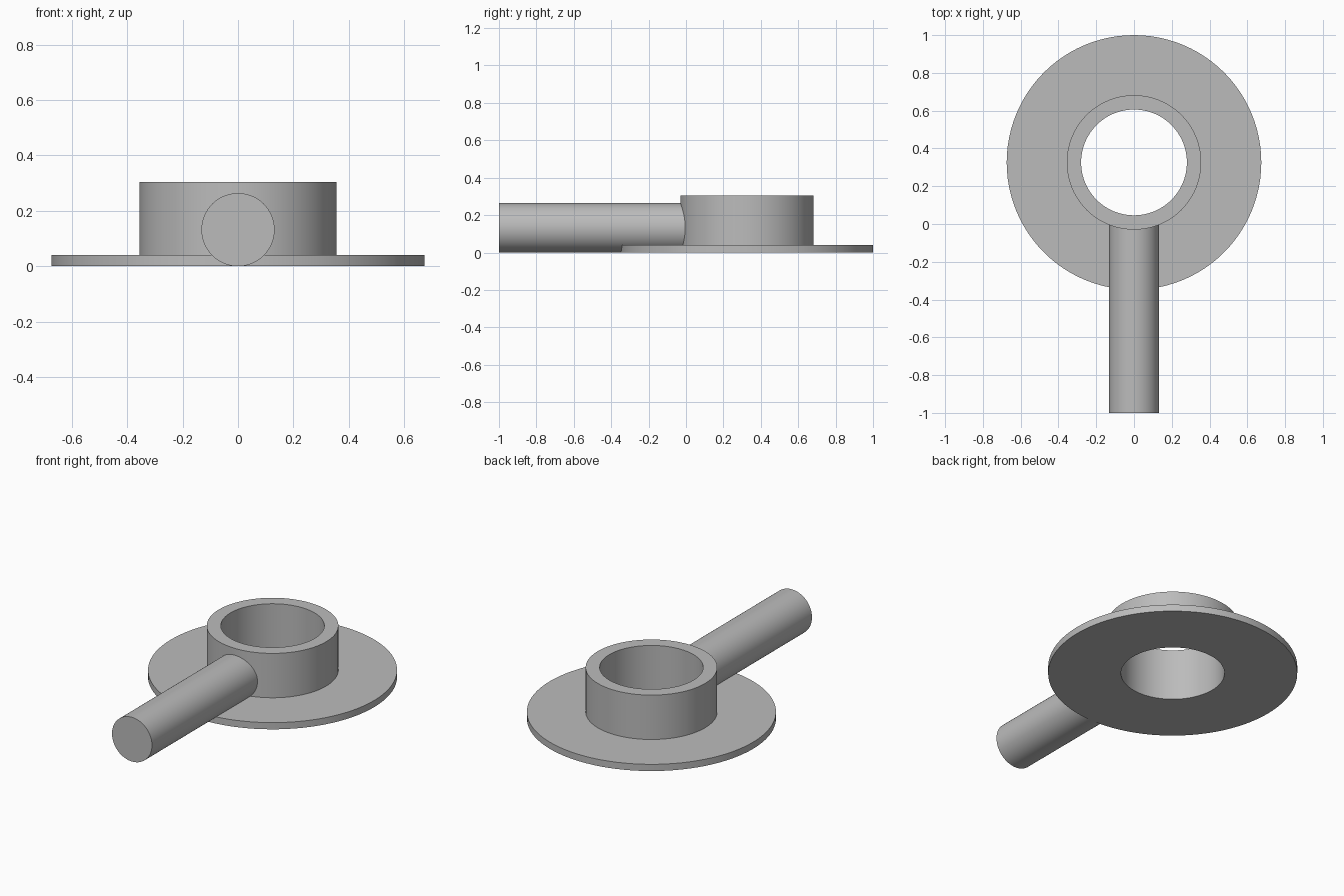
import bpy
import bmesh
from math import pi, radians
from mathutils import Matrix, Vector

cube = bpy.data.objects.get("Cube")
if cube:
    bpy.data.objects.remove(cube, do_unlink=True)

SEGMENTS = 96
CENTRE_Y = 0.326
FLANGE_RADIUS, FLANGE_TOP = 0.674, 0.04
COLLAR_RADIUS, COLLAR_TOP = 0.356, 0.305
BORE_RADIUS = 0.28
ROD_RADIUS = 0.132
ROD_FRONT, ROD_BACK = -1.0, 0.02

grey = bpy.data.materials.new("plain_grey")
grey.use_nodes = True
grey.diffuse_color = (0.5, 0.5, 0.5, 1)
grey.node_tree.nodes["Principled BSDF"].inputs["Base Color"].default_value = (0.5, 0.5, 0.5, 1)


def finish(name, bm, location):
    """Turn a bmesh into a smooth-shaded object with sharp rims."""
    bmesh.ops.recalc_face_normals(bm, faces=bm.faces)
    mesh = bpy.data.meshes.new(name)
    bm.to_mesh(mesh)
    bm.free()
    mesh.materials.append(grey)
    obj = bpy.data.objects.new(name, mesh)
    obj.location = location
    bpy.context.collection.objects.link(obj)
    bpy.ops.object.select_all(action="DESELECT")
    obj.select_set(True)
    bpy.context.view_layer.objects.active = obj
    bpy.ops.object.shade_smooth_by_angle(angle=radians(30))
    return obj


# Flange and collar: one L-shaped section turned around the bore
profile = [
    (BORE_RADIUS, 0), (FLANGE_RADIUS, 0), (FLANGE_RADIUS, FLANGE_TOP),
    (COLLAR_RADIUS, FLANGE_TOP), (COLLAR_RADIUS, COLLAR_TOP), (BORE_RADIUS, COLLAR_TOP),
]
bm = bmesh.new()
verts = [bm.verts.new((r, 0, z)) for r, z in profile]
edges = [bm.edges.new((verts[i - 1], v)) for i, v in enumerate(verts)]
bmesh.ops.spin(bm, geom=verts + edges, cent=(0, 0, 0), axis=(0, 0, 1),
               angle=2 * pi, steps=SEGMENTS, use_merge=True)
bmesh.ops.remove_doubles(bm, verts=bm.verts, dist=0.0001)
finish("flanged_collar", bm, (0, CENTRE_Y, 0))

# Round handle: ends inside the collar wall, short of the bore
bm = bmesh.new()
bmesh.ops.create_cone(bm, cap_ends=True, segments=SEGMENTS, radius1=ROD_RADIUS,
                      radius2=ROD_RADIUS, depth=ROD_BACK - ROD_FRONT,
                      matrix=Matrix.Rotation(pi / 2, 4, "X"))
finish("handle_rod", bm, Vector((0, (ROD_FRONT + ROD_BACK) / 2, ROD_RADIUS)))
